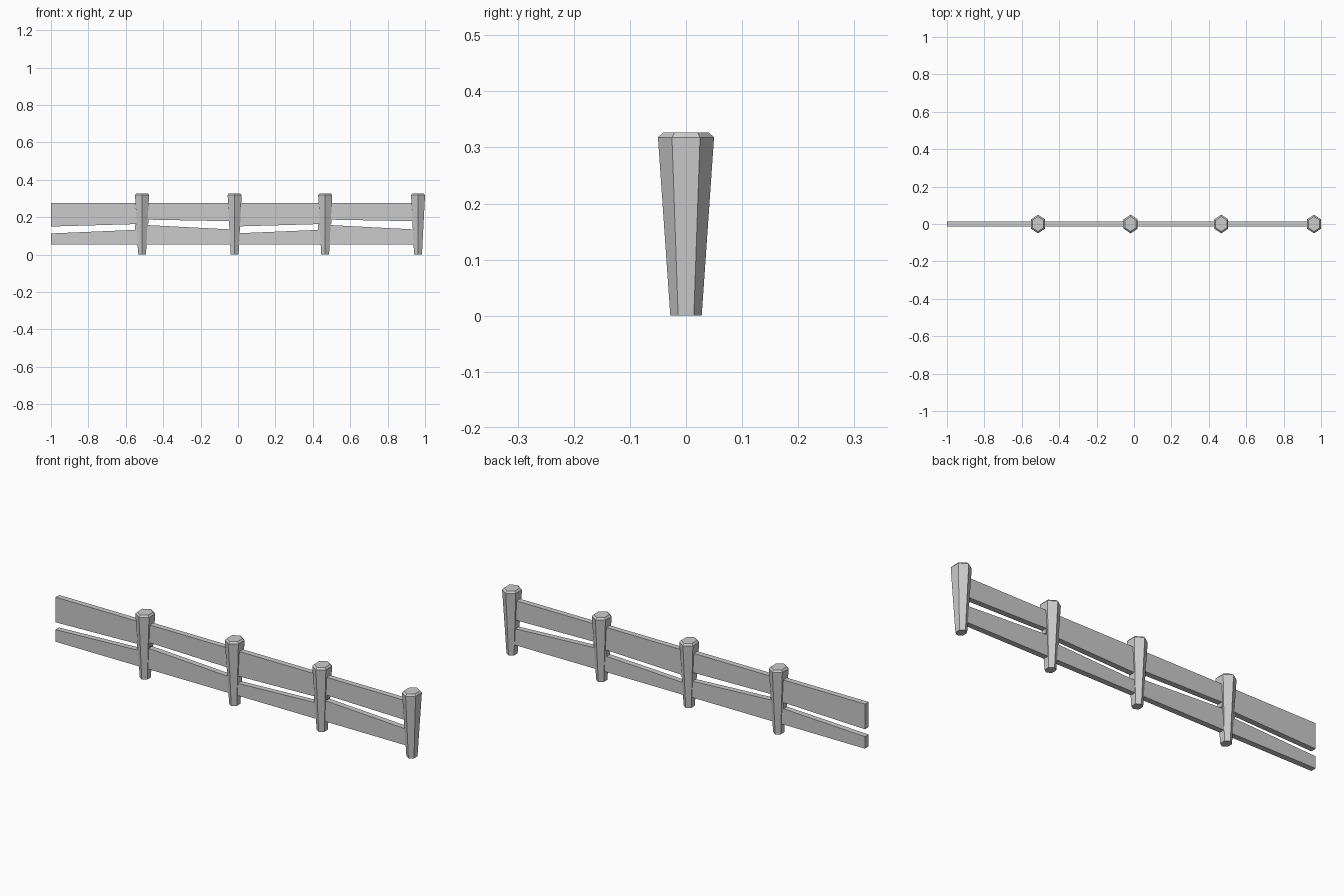
import bpy, bmesh
from math import sin, cos, tau

cube = bpy.data.objects.get("Cube")
if cube:
    bpy.data.objects.remove(cube)

grey = bpy.data.materials.new("plain grey")
grey.use_nodes = True
colour = (0.6, 0.6, 0.6, 1)
grey.diffuse_color = colour
grey.node_tree.nodes["Principled BSDF"].inputs["Base Color"].default_value = colour


def loft(name, rings):
    """Skin a stack of equal-sized rings and close both ends."""
    bm = bmesh.new()
    loops = [[bm.verts.new(p) for p in ring] for ring in rings]
    n = len(loops[0])
    for a, b in zip(loops, loops[1:]):
        for i in range(n):
            j = (i + 1) % n
            bm.faces.new((a[i], a[j], b[j], b[i]))
    bm.faces.new(loops[0][::-1])
    bm.faces.new(loops[-1])
    bmesh.ops.recalc_face_normals(bm, faces=bm.faces)
    mesh = bpy.data.meshes.new(name)
    bm.to_mesh(mesh)
    bm.free()
    mesh.materials.append(grey)
    obj = bpy.data.objects.new(name, mesh)
    bpy.context.collection.objects.link(obj)
    return obj


# Tapered six-sided posts with a bevelled cap: (height, half width x, radius y)
POST = [(0, 0.021, 0.028), (0.318, 0.0375, 0.05), (0.327, 0.03, 0.04)]
POSTS_X = (-0.513, -0.018, 0.466, 0.9625)


def hexagon(cx, z, wx, ry):
    return [(cx + wx * sin(tau * i / 6) / sin(tau / 6), ry * cos(tau * i / 6), z)
            for i in range(6)]


for k, x in enumerate(POSTS_X):
    loft(f"post_{k + 1}", [hexagon(x, *level) for level in POST])

# Flat rails with slanted inner edges: (x, bottom, top) at each end
THICK = 0.014


def rail(name, *ends):
    loft(name, [[(x, -THICK, lo), (x, THICK, lo), (x, THICK, hi), (x, -THICK, hi)]
                for x, lo, hi in ends])


LOW, HIGH = 0.053, 0.276
for k in range(2):
    s = 0.979 * k
    rail(f"upper_rail_rising_{k + 1}", (s - 1, 0.15, HIGH), (s - 0.478, 0.165, HIGH))
    rail(f"lower_rail_rising_{k + 1}", (s - 1, LOW, 0.113), (s - 0.478, LOW, 0.135))
    rail(f"upper_rail_falling_{k + 1}", (s - 0.55, 0.188, HIGH), (s - 0.01, 0.178, HIGH))
    rail(f"lower_rail_falling_{k + 1}", (s - 0.55, LOW, 0.161), (s - 0.01, LOW, 0.133))
